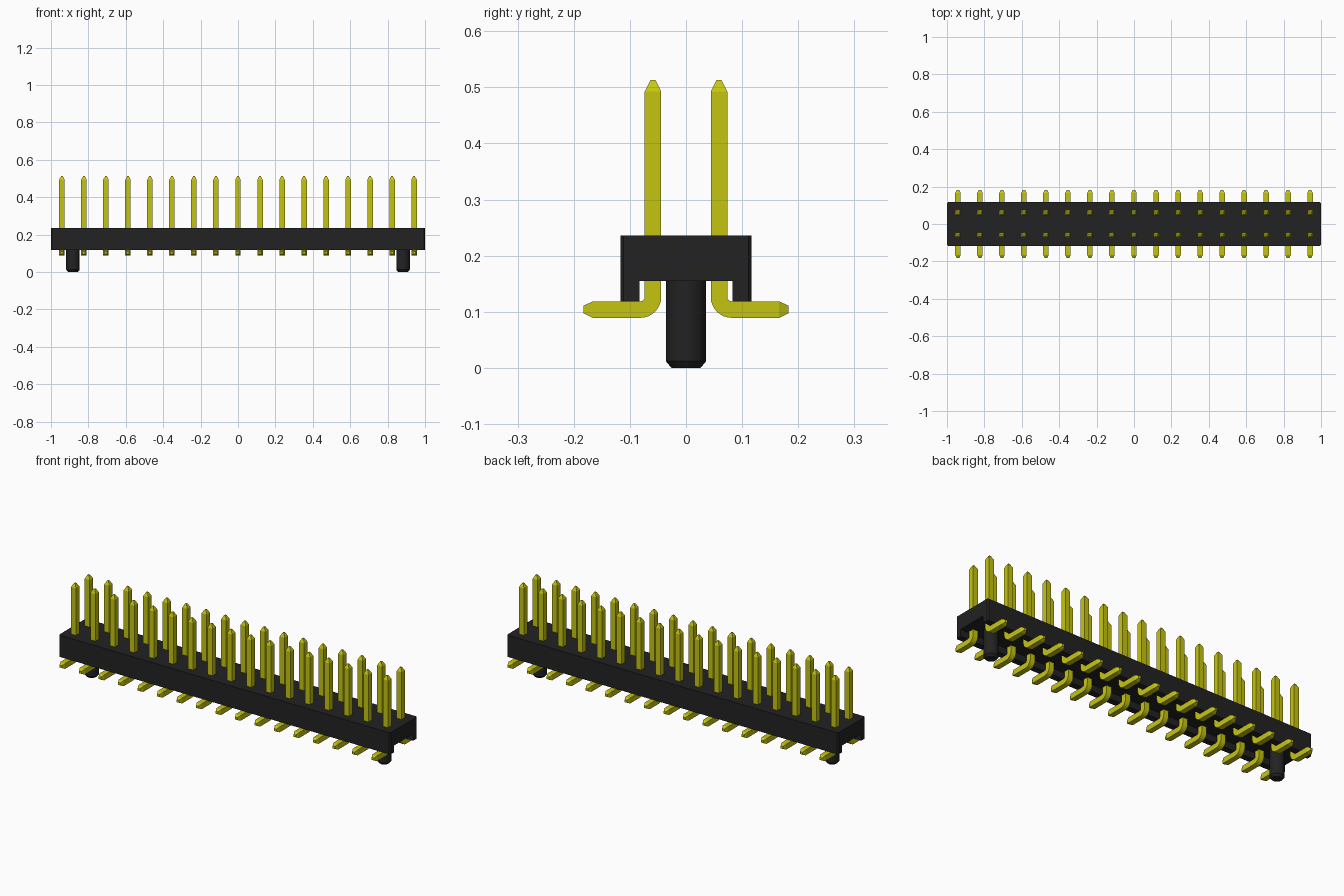
import bpy, bmesh
from math import sin, cos, pi
from mathutils import Vector

cube = bpy.data.objects.get("Cube")
if cube:
    bpy.data.objects.remove(cube)

PINS = 17
PITCH = 2 / PINS
ROW_Y = PITCH / 2
HALF = 0.0147          # half thickness of a pin
FOOT_Z = 0.104


def material(name, color, rough):
    m = bpy.data.materials.new(name)
    m.use_nodes = True
    m.diffuse_color = color
    node = m.node_tree.nodes["Principled BSDF"]
    node.inputs["Base Color"].default_value = color
    node.inputs["Roughness"].default_value = rough
    return m


black = material("black plastic", (0.016, 0.016, 0.016, 1), 0.6)
gold = material("yellow metal", (0.56, 0.56, 0.006, 1), 0.4)


def mesh_from(bm, name, mat):
    bmesh.ops.recalc_face_normals(bm, faces=bm.faces)
    me = bpy.data.meshes.new(name)
    bm.to_mesh(me)
    bm.free()
    me.materials.append(mat)
    return me


def place(name, me, loc=(0, 0, 0), turn=0):
    ob = bpy.data.objects.new(name, me)
    ob.location = loc
    ob.rotation_euler.z = turn
    bpy.context.collection.objects.link(ob)
    return ob


def loft(bm, rings):
    """Skin a list of vertex rings and cap both ends."""
    rings = [[bm.verts.new(p) for p in ring] for ring in rings]
    n = len(rings[0])
    for a, b in zip(rings, rings[1:]):
        for i in range(n):
            j = (i + 1) % n
            bm.faces.new((a[i], a[j], b[j], b[i]))
    bm.faces.new(rings[0])
    bm.faces.new(rings[-1])


# Housing: channel profile extruded along x, outer upright corners chamfered
profile = [(-0.117, 0.118), (-0.117, 0.236), (0.117, 0.236), (0.117, 0.118),
           (0.083, 0.118), (0.083, 0.155), (-0.083, 0.155), (-0.083, 0.118)]
bm = bmesh.new()
loft(bm, [[(x, y, z) for y, z in profile] for x in (-1, 1)])
corners = [e for e in bm.edges
           if all(abs(v.co.y) > 0.11 for v in e.verts)
           and abs(e.verts[0].co.z - e.verts[1].co.z) > 0.1]
bmesh.ops.bevel(bm, geom=corners, offset=0.006, segments=1, affect='EDGES')
place("housing", mesh_from(bm, "housing", black))

# Locating pegs with a chamfered lower end
SIDES = 32
bm = bmesh.new()
loft(bm, [[(r * cos(2 * pi * i / SIDES), r * sin(2 * pi * i / SIDES), z)
           for i in range(SIDES)]
          for r, z in ((0.026, 0), (0.036, 0.012), (0.036, 0.157))])
peg = mesh_from(bm, "locating_peg", black)
for side, x in (("left", 1), ("right", -1)):
    ob = place(side + "_locating_peg", peg, (x * PITCH * 7.5, 0, 0))
bpy.ops.object.select_all(action='DESELECT')
ob.select_set(True)
bpy.context.view_layer.objects.active = ob
bpy.ops.object.shade_smooth_by_angle(angle=0.5)

# Pin: square section swept down, round the bend and out along the foot
# Each station is (y, z, bend angle, thickness factor)
BEND = 0.0225
stations = [(0, 0.513, 0, 0.3), (0, 0.493, 0, 1)]
for k in range(9):
    a = k / 8 * pi / 2
    stations.append((BEND * (1 - cos(a)), FOOT_Z + BEND * (1 - sin(a)), a, 1))
stations += [(0.166 - ROW_Y, FOOT_Z, pi / 2, 1), (0.183 - ROW_Y, FOOT_Z, pi / 2, 0.45)]

bm = bmesh.new()
rings = []
for y, z, a, f in stations:
    across = Vector((0, cos(a), sin(a))) * HALF * f
    side = Vector((HALF * f, 0, 0))
    c = Vector((0, y, z))
    rings.append([c - side - across, c + side - across,
                  c + side + across, c - side + across])
loft(bm, rings)
pin = mesh_from(bm, "pin", gold)

for i in range(PINS):
    x = (i - (PINS - 1) / 2) * PITCH
    place(f"back_pin_{i + 1}", pin, (x, ROW_Y, 0))
    place(f"front_pin_{i + 1}", pin, (x, -ROW_Y, 0), pi)
